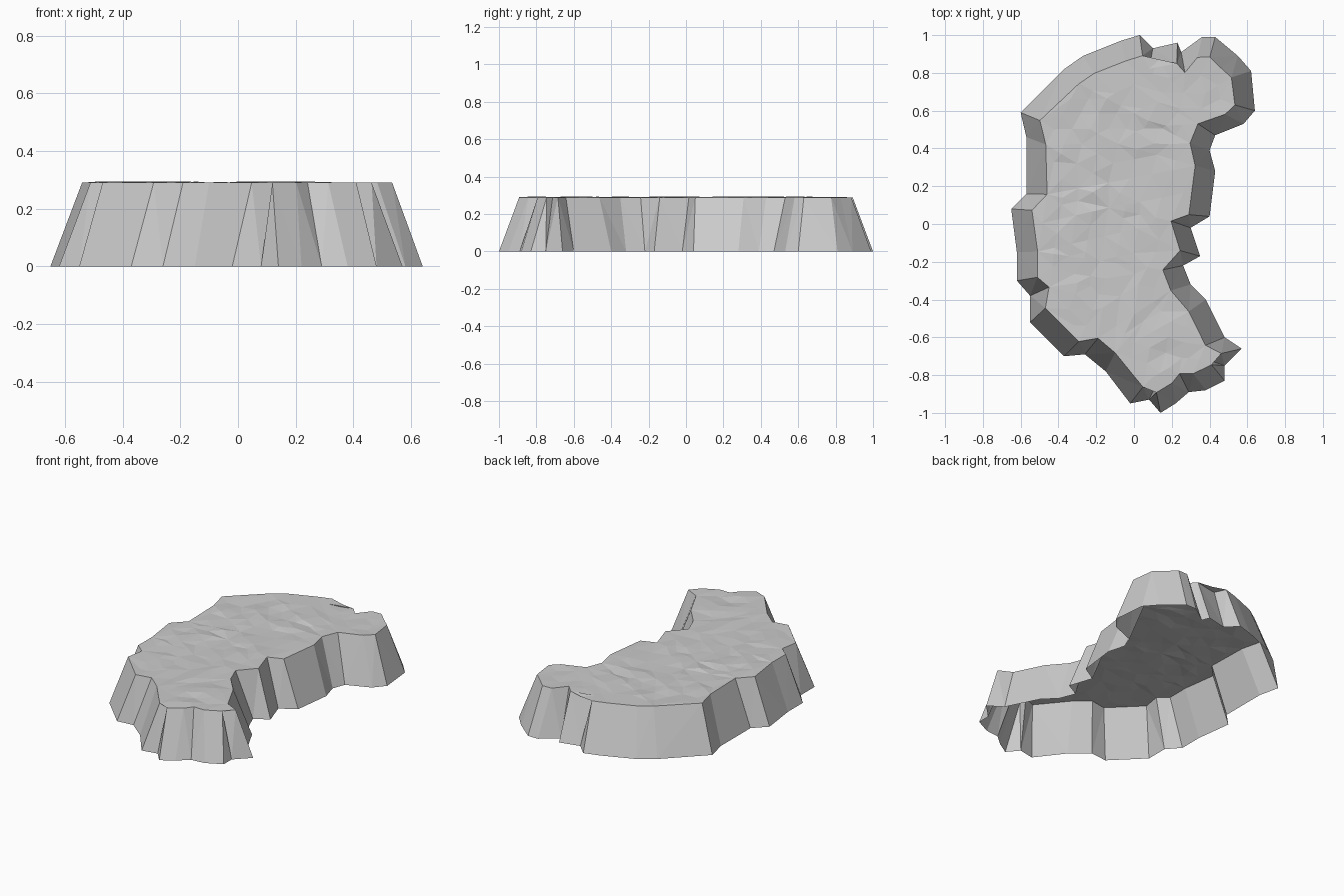
import bpy, bmesh, random
from mathutils import Vector

random.seed(4)
HEIGHT = .29
INSET = .11

cube = bpy.data.objects.get("Cube")
if cube:
    bpy.data.objects.remove(cube)

# Foot of the cliff, clockwise from the north
COAST = [
    (.03, 1), (.1, .93), (.23, .96), (.25, .91), (.36, .99), (.43, .99),
    (.55, .89), (.62, .81), (.64, .6), (.58, .53), (.43, .47), (.4, .39),
    (.43, .28), (.4, .04), (.3, -.02), (.35, -.17), (.26, -.22), (.3, -.32),
    (.38, -.4), (.48, -.6), (.57, -.66), (.48, -.75), (.48, -.83), (.38, -.88),
    (.29, -.89), (.22, -.95), (.14, -1), (.08, -.93), (-.02, -.95), (-.15, -.78),
    (-.26, -.69), (-.37, -.7), (-.55, -.52), (-.55, -.38), (-.62, -.3),
    (-.62, -.15), (-.65, .08), (-.57, .16), (-.57, .46), (-.6, .59),
    (-.37, .82), (-.27, .89), (-.07, .97),
]
coast = [Vector(point) for point in COAST]
count = len(coast)


def inland_point(i):
    """Step inland, square to the general run of the coast at this point."""
    run = (coast[(i + 2) % count] - coast[i - 2]).normalized()
    return coast[i] + INSET * Vector((run.y, -run.x))


# Sloping cliff faces, open underneath, closed by a plateau
bm = bmesh.new()
foot = [bm.verts.new((*point, 0)) for point in coast]
rim = [bm.verts.new((*inland_point(i), HEIGHT)) for i in range(count)]
for i in range(count):
    bm.faces.new((foot[i], foot[i - 1], rim[i - 1], rim[i]))
bm.faces.new(rim[::-1])
bmesh.ops.triangulate(bm, faces=bm.faces[:])


def plateau_faces():
    return [f for f in bm.faces if all(v.co.z > HEIGHT - .01 for v in f.verts)]


def inner_edges():
    top = set(plateau_faces())
    return [e for e in bm.edges if top.issuperset(e.link_faces)]


# Split the long inner edges of the plateau into even facets
for limit in (.5, .3, .2, .16):
    long_edges = [e for e in inner_edges() if e.calc_length() > limit]
    bmesh.ops.subdivide_edges(bm, edges=long_edges, cuts=1)
    bmesh.ops.triangulate(bm, faces=plateau_faces())
    bmesh.ops.beautify_fill(bm, faces=plateau_faces(), edges=inner_edges())

# Slightly uneven ground away from the rim
top = set(plateau_faces())
for vert in bm.verts:
    if top.issuperset(vert.link_faces):
        vert.co.z += random.uniform(-.006, .005)

# Make every face point outwards
bmesh.ops.recalc_face_normals(bm, faces=bm.faces[:])
if sum(face.normal.z for face in bm.faces) < 0:
    bmesh.ops.reverse_faces(bm, faces=bm.faces[:])

mesh = bpy.data.meshes.new("rock_plateau")
bm.to_mesh(mesh)
bm.free()

# One plain stone colour
stone = bpy.data.materials.new("grey_stone")
stone.use_nodes = True
colour = (.6, .6, .6, 1)
stone.diffuse_color = colour
stone.node_tree.nodes["Principled BSDF"].inputs["Base Color"].default_value = colour
mesh.materials.append(stone)

island = bpy.data.objects.new("rock_plateau", mesh)
bpy.context.scene.collection.objects.link(island)
